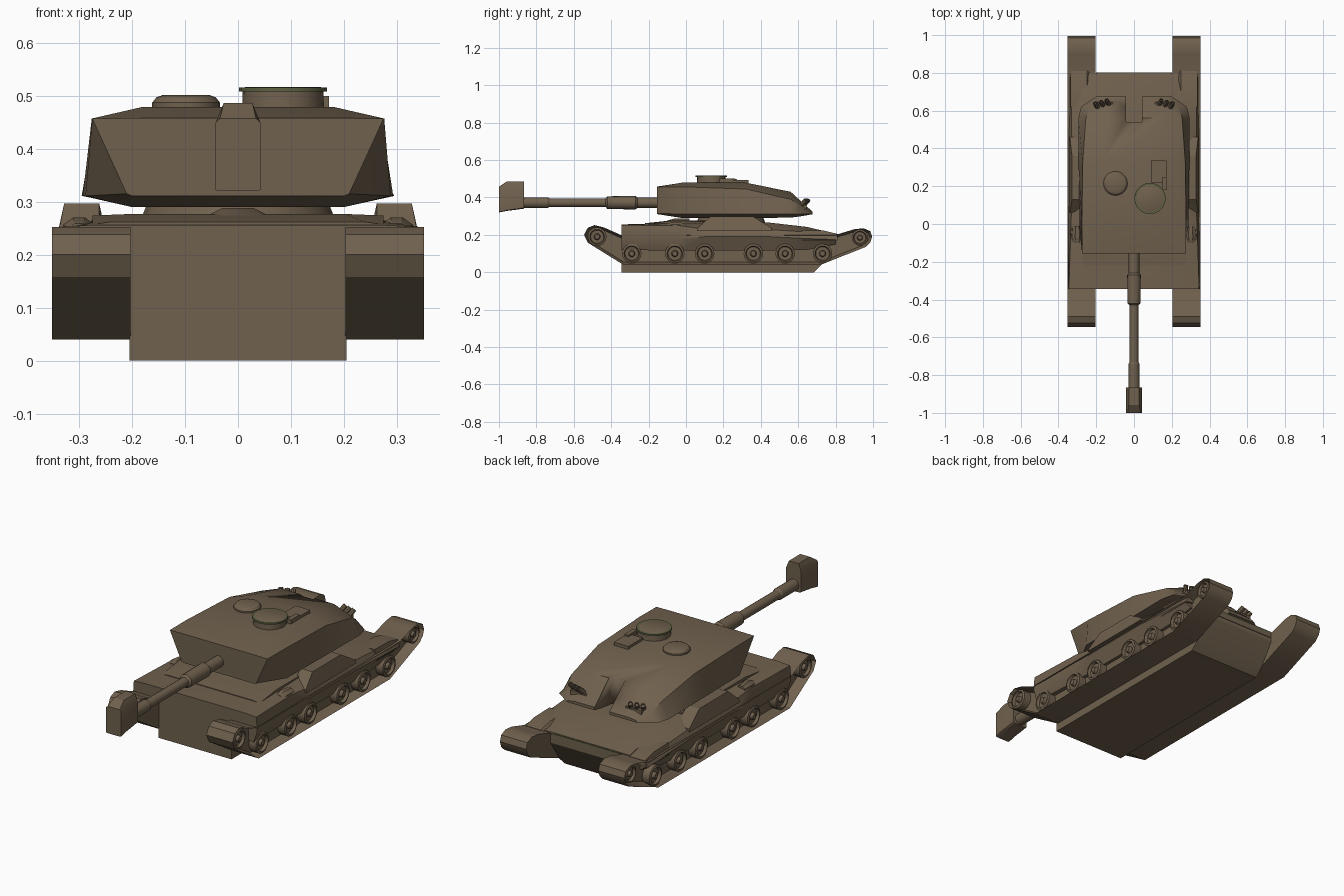
import bpy, bmesh, math
from mathutils import Vector, Matrix

cube = bpy.data.objects.get("Cube")
if cube:
    bpy.data.objects.remove(cube, do_unlink=True)


def material(name, rgb):
    m = bpy.data.materials.new(name)
    m.use_nodes = True
    m.diffuse_color = (*rgb, 1)
    m.node_tree.nodes["Principled BSDF"].inputs["Base Color"].default_value = (*rgb, 1)
    return m


BROWN = material("earth_brown", (0.162, 0.119, 0.076))
OLIVE = material("olive_green", (0.11, 0.12, 0.055))


def finish(name, bm, mat=BROWN):
    bmesh.ops.recalc_face_normals(bm, faces=bm.faces)
    me = bpy.data.meshes.new(name)
    bm.to_mesh(me)
    bm.free()
    me.materials.append(mat)
    ob = bpy.data.objects.new(name, me)
    bpy.context.collection.objects.link(ob)
    bpy.ops.object.select_all(action="DESELECT")
    ob.select_set(True)
    bpy.context.view_layer.objects.active = ob
    bpy.ops.object.shade_smooth_by_angle(angle=math.radians(30))
    return ob


def skin(bm, rings):
    """Join equal rings of points with quads and cap both ends."""
    vs = [[bm.verts.new(p) for p in r] for r in rings]
    n = len(vs[0])
    for a, b in zip(vs, vs[1:]):
        for i in range(n):
            j = (i + 1) % n
            bm.faces.new((a[i], a[j], b[j], b[i]))
    return bm.faces.new(vs[0]), bm.faces.new(vs[-1])


def prism(name, profile, x0, x1, mat=BROWN):
    """Side profile (y, z) extruded across x."""
    bm = bmesh.new()
    skin(bm, [[(x, y, z) for y, z in profile] for x in (x0, x1)])
    return finish(name, bm, mat)


def loft(name, stations):
    """Mirrored half sections (x, z) joined along y."""
    bm = bmesh.new()
    skin(bm, [[(x, y, z) for x, z in half] + [(-x, y, z) for x, z in reversed(half)]
              for y, half in stations])
    return finish(name, bm)


def lathe(name, start, axis, steps, sides=16, mat=BROWN):
    """Round part: steps are (distance along axis, radius)."""
    bm = bmesh.new()
    rot = Vector(axis).to_track_quat("Z", "Y")
    turn = [2 * math.pi * i / sides for i in range(sides)]
    skin(bm, [[Vector(start) + rot @ Vector((r * math.cos(t), r * math.sin(t), d))
               for t in turn] for d, r in steps])
    return finish(name, bm, mat)


def box(name, lo, hi, mat=BROWN):
    return prism(name, [(lo[1], lo[2]), (hi[1], lo[2]), (hi[1], hi[2]), (lo[1], hi[2])],
                 lo[0], hi[0], mat)


# Hull tub with vertical nose and rising tail
prism("lower_hull", [(-.345, 0), (.685, 0), (.73, .045), (.8, .15), (.8, .2),
                     (.45, .25), (-.345, .25)], -.205, .205)

# Upper hull with fenders and folded side skirts
loft("upper_hull", [
    (-.345, [(.2, .13), (.33, .12), (.35, .18), (.345, .252), (.275, .256)]),
    (-.04, [(.2, .13), (.32, .115), (.35, .18), (.335, .25), (.275, .262)]),
    (.1, [(.2, .13), (.32, .115), (.35, .19), (.33, .23), (.275, .265)]),
    (.45, [(.2, .13), (.32, .115), (.35, .19), (.33, .228), (.26, .265)]),
    (.65, [(.2, .13), (.32, .12), (.348, .18), (.33, .215), (.23, .242)]),
    (.8, [(.2, .15), (.31, .15), (.345, .175), (.33, .2), (.2, .205)])])
loft("deck_plate", [
    (-.22, [(.275, .25), (.275, .257), (.24, .262)]),
    (-.08, [(.275, .25), (.275, .274), (.2, .277)]),
    (.4, [(.275, .25), (.27, .268), (.2, .275)])])
loft("driver_hatch", [
    (-.12, [(.06, .255), (.06, .265), (.03, .27)]),
    (-.06, [(.06, .255), (.055, .275), (.03, .288)]),
    (.02, [(.06, .255), (.055, .275), (.03, .288)])])
lathe("turret_ring", (0, .24, .25), (0, 0, 1), [(0, .19), (.05, .17)], 24)
box("rear_bar", (-.2, .79, .17), (.2, .803, .195))
box("rear_bar_strip", (-.19, .795, .195), (.19, .803, .201), OLIVE)

TRACK = [(-.335, .04), (.72, .04), (.96, .135), (.985, .16), (.995, .19), (.985, .22),
         (.95, .235), (.9, .23), (.8, .2), (-.35, .2), (-.44, .24), (-.49, .252),
         (-.525, .238), (-.545, .2), (-.525, .158)]

for side, s in (("left", 1), ("right", -1)):
    # Track loop with a recessed outer face
    bm = bmesh.new()
    caps = skin(bm, [[(s * x, y, z) for y, z in TRACK] for x in (.203, .351)])
    bmesh.ops.recalc_face_normals(bm, faces=bm.faces)
    outer = caps[1]
    bmesh.ops.inset_region(bm, faces=[outer], thickness=.014, use_even_offset=True)
    bmesh.ops.translate(bm, verts=outer.verts, vec=(-s * .05, 0, 0))
    finish(side + "_track", bm)

    # Road wheels, front idler and rear sprocket
    wheels = [(y, .1, .052) for y in (-.29, -.06, .1, .36, .53, .73)]
    wheels += [(-.475, .19, .05), (.93, .185, .044)]
    for i, (y, z, r) in enumerate(wheels):
        lathe(f"{side}_wheel_{i + 1}", (s * .29, y, z), (s, 0, 0),
              [(0, r), (.05, r), (.054, r * .8), (.04, r * .7), (.04, r * .35),
               (.054, r * .25)])

    # Fender stowage and rear mudguard
    bm = bmesh.new()
    skin(bm, [[(s * x, y, z) for x, z in ((.245, .22), (.345, .22), (t, h), (.262, h))]
              for y, t, h in ((.06, .34, .235), (.13, .328, .297),
                              (.36, .328, .297), (.46, .34, .235))])
    finish(side + "_fender_stowage", bm)
    bm = bmesh.new()
    skin(bm, [[(s * x, y, z) for x, z in ((.22, .19), (.345, .17), (.335, h), (.25, h))]
              for y, h in ((.62, .225), (.74, .222), (.81, .205))])
    finish(side + "_mudguard", bm)
    lathe(side + "_front_lamp", (s * .3, -.1, .235), (0, 1, 0),
          [(0, .025), (.03, .037), (.09, .03)], 10)

    # Smoke launchers, three tubes on a bracket
    box(side + "_launcher_bracket", (s * .11, .6, .33), (s * .2, .645, .36))
    for i in range(3):
        lathe(f"{side}_launcher_{i + 1}", (s * (.125 + .03 * i), .62 - .008 * i, .345),
              (s * .35, .6, .7), [(0, .012), (.06, .012), (.06, .008), (.05, .008)], 8)

# Faceted turret
turret = loft("turret", [
    (-.155, [(.2, .311), (.21, .315), (.275, .457), (.18, .458)]),
    (-.02, [(.2, .29), (.288, .311), (.276, .457), (.18, .479)]),
    (.32, [(.2, .29), (.293, .311), (.272, .445), (.17, .479)]),
    (.56, [(.2, .292), (.295, .311), (.255, .39), (.15, .43)]),
    (.62, [(.2, .3), (.28, .312), (.235, .345), (.15, .375)]),
    (.675, [(.19, .31), (.2, .312), (.19, .32), (.15, .325)])])
notch = box("notch_cutter", (-.042, .54, .25), (.042, .75, .6))
notch.hide_render = True
notch.hide_set(True)
cut = turret.modifiers.new("rear_notch", "BOOLEAN")
cut.operation = "DIFFERENCE"
cut.solver = "EXACT"
cut.object = notch

# Roof fittings
lathe("cupola", (.085, .135, .46), (0, 0, 1), [(0, .078), (.05, .076)], 20)
lathe("cupola_rim", (.085, .135, .508), (0, 0, 1), [(0, .083), (.008, .083)], 20, OLIVE)
lathe("cupola_lid", (.085, .135, .514), (0, 0, 1), [(0, .076), (.003, .07)], 20)
lathe("loader_hatch", (-.098, .215, .465), (0, 0, 1),
      [(0, .064), (.022, .064), (.032, .056), (.036, .045)], 20)
box("sight_housing", (.09, .22, .46), (.172, .335, .492))
box("sight_block", (.15, .18, .46), (.172, .25, .5))

# Gun barrel with sleeves
lathe("gun_barrel", (0, -.12, .372), (0, -1, 0),
      [(0, .028), (.14, .028), (.15, .036), (.3, .034), (.31, .023), (.61, .023),
       (.62, .029), (.76, .029)])

# Faceted muzzle block
loft("muzzle_block", [
    (-1, [(.03, .32), (.042, .322), (.042, .45), (.034, .457)]),
    (-.957, [(.036, .328), (.042, .332), (.042, .45), (.027, .486)]),
    (-.866, [(.034, .34), (.042, .345), (.042, .45), (.027, .486)])])
